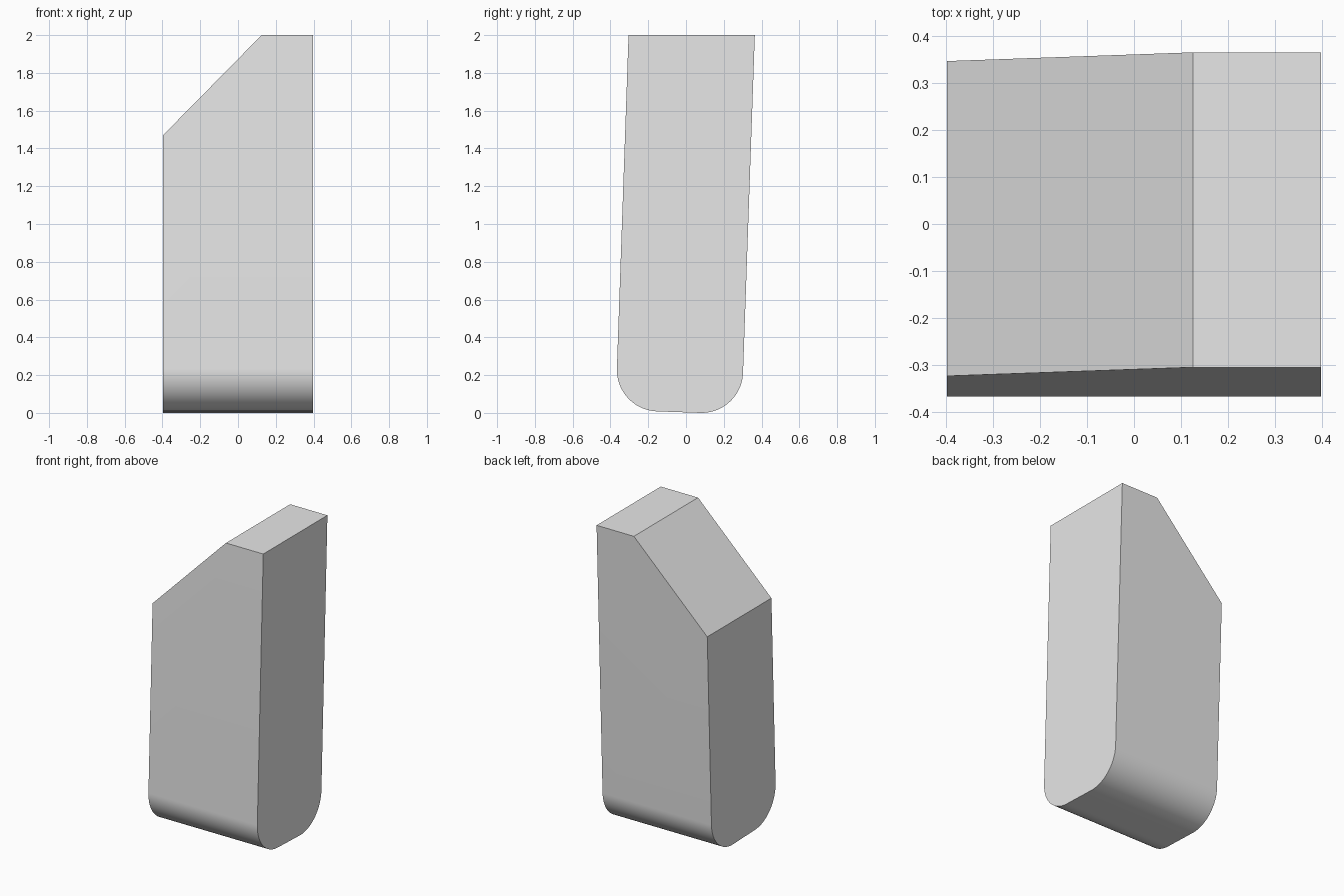
import bpy, bmesh
from math import radians, sin, cos, tan, pi
from mathutils import Vector

cube = bpy.data.objects.get("Cube")
if cube:
    bpy.data.objects.remove(cube)

HALF_X = 0.397            # half the block's thickness
TOP = 2.0
RADIUS = 0.22             # rounded lower corners
WIDTH = 0.668             # distance between the two long sides
LEAN = radians(2)         # whole profile leans back slightly
STEPS = 24

# Plain grey material
grey = bpy.data.materials.new("light grey")
grey.use_nodes = True
colour = (0.8, 0.8, 0.8, 1)
grey.diffuse_color = colour
grey.node_tree.nodes["Principled BSDF"].inputs["Base Color"].default_value = colour

# Side profile in (y, z): two arcs at the bottom, straight leaning sides, flat top
span = WIDTH - 2 * RADIUS
back_centre = Vector((0.082, RADIUS))
front_centre = back_centre + Vector((-cos(LEAN), sin(LEAN))) * span


def arc(centre, start):
    angles = [start - LEAN + pi / 2 * i / STEPS for i in range(STEPS + 1)]
    return [centre + RADIUS * Vector((cos(a), sin(a))) for a in angles]


def up_to_top(p):
    return Vector((p.x + (TOP - p.y) * tan(LEAN), TOP))


profile = arc(front_centre, pi) + arc(back_centre, 1.5 * pi)
profile += [up_to_top(profile[-1]), up_to_top(profile[0])]

# Extrude the profile across x
bm = bmesh.new()
face = bm.faces.new([bm.verts.new((-HALF_X, p.x, p.y)) for p in profile])
extruded = bmesh.ops.extrude_face_region(bm, geom=[face])["geom"]
bmesh.ops.translate(bm, vec=(2 * HALF_X, 0, 0),
                    verts=[v for v in extruded if isinstance(v, bmesh.types.BMVert)])

# Slice off the sloping top corner and close the cut
cut = bmesh.ops.bisect_plane(bm, geom=bm.verts[:] + bm.edges[:] + bm.faces[:],
                             plane_co=(0.125, 0, TOP), plane_no=(-0.53, 0, 0.522),
                             clear_outer=True)["geom_cut"]
bmesh.ops.holes_fill(bm, edges=[e for e in cut if isinstance(e, bmesh.types.BMEdge)])
bmesh.ops.recalc_face_normals(bm, faces=bm.faces)

mesh = bpy.data.meshes.new("slanted_block")
bm.to_mesh(mesh)
bm.free()
mesh.materials.append(grey)
block = bpy.data.objects.new("slanted_block", mesh)
bpy.context.collection.objects.link(block)

# Smooth rounded corners, keep the other edges sharp
bpy.ops.object.select_all(action="DESELECT")
block.select_set(True)
bpy.context.view_layer.objects.active = block
bpy.ops.object.shade_smooth_by_angle(angle=radians(30))
